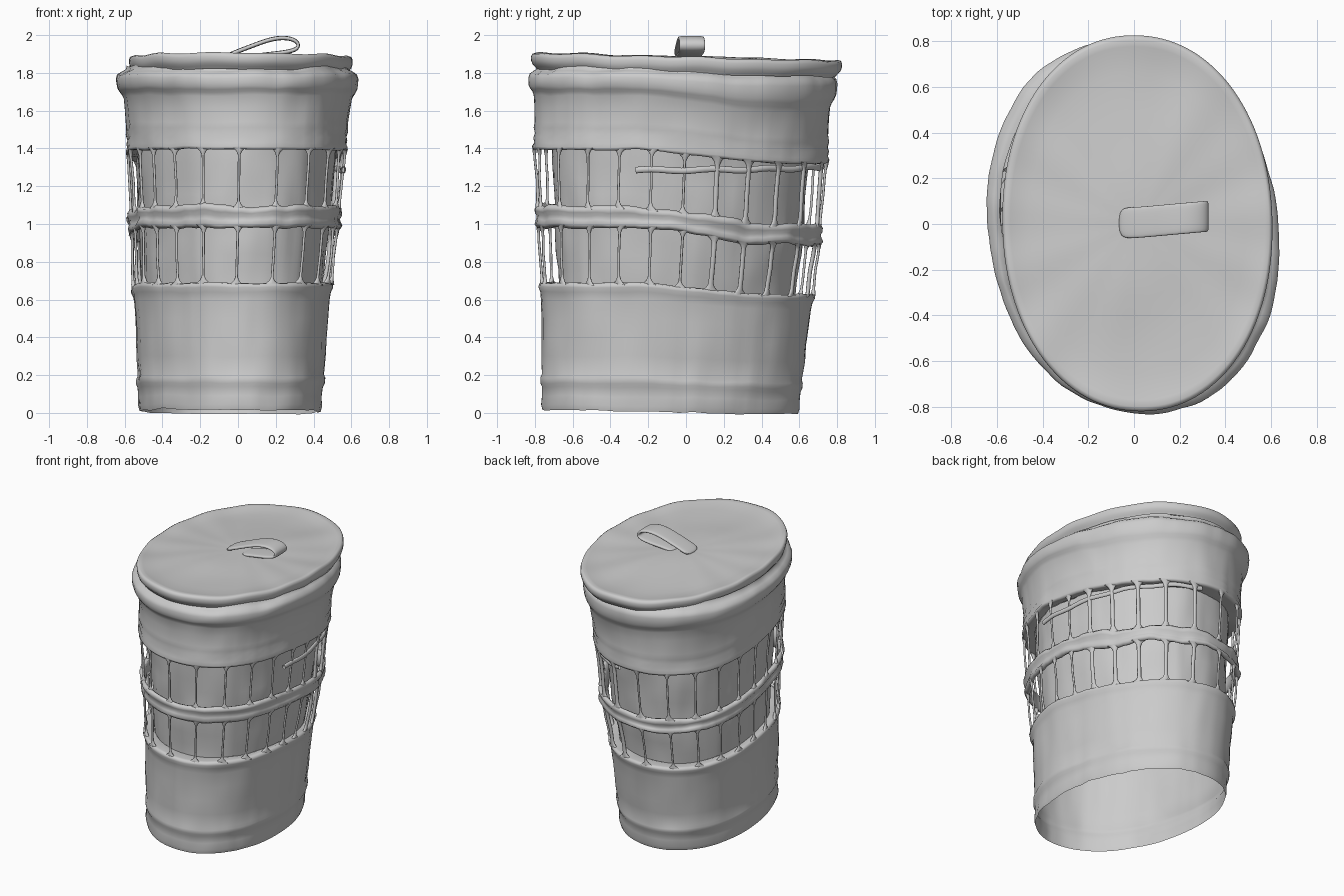
import bpy, bmesh, math
from mathutils import Vector, noise

if "Cube" in bpy.data.objects:
    bpy.data.objects.remove(bpy.data.objects["Cube"])

N = 128
# z, xmin, xmax, ymin, ymax, drop towards the back, skew of the oval
SECTIONS = [
    (0.00, -.52, .435, -.76, .59, .01, .08),
    (0.67, -.55, .485, -.765, .665, .06, .075),
    (1.04, -.565, .53, -.785, .71, .10, .065),
    (1.40, -.58, .565, -.80, .74, .075, .055),
    (1.69, -.60, .595, -.795, .76, .09, .045),
    (1.79, -.605, .60, -.795, .765, .04, .04),
    (2.00, -.60, .61, -.80, .78, .0, .03),
]


def section(z):
    z = max(0, min(z, 1.99))
    for a, b in zip(SECTIONS, SECTIONS[1:]):
        if a[0] <= z <= b[0]:
            f = (z - a[0]) / (b[0] - a[0])
            return [p + (q - p) * f for p, q in zip(a, b)][1:]


def oval(t, skew):
    """Unit outline: slightly boxy, slightly skewed oval."""
    c, s = math.cos(t), math.sin(t)
    k = (abs(c) ** 2.1 + abs(s) ** 2.1) ** (-1 / 2.1)
    c, s = c * k, s * k
    return c - skew * s, s - skew * c


def wall_point(t, z, off=0.0, ripple=0.005):
    """Point on the oval wall, pushed outward by off."""
    x0, x1, y0, y1, drop, skew = section(z)
    ox, oy = (off * .65, off * 1.3) if off < -.03 else (off, off)
    u, v = oval(t, skew)
    x = (x0 + x1) / 2 + ((x1 - x0) / 2 + ox) * u
    y = (y0 + y1) / 2 + ((y1 - y0) / 2 + oy) * v
    n = noise.noise(Vector((x * 5, y * 5, z * 7))) * ripple
    n += noise.noise(Vector((x * 14, y * 14, z * 2))) * ripple * .5
    f = max(0, min(1, (y + .35) / .9))
    f = f * f * (3 - 2 * f)
    if z > 1.5:  # the rim sags mostly on the right
        f *= 1 - .6 * max(0, min(1, .5 - 1.2 * x)) * min(1, (z - 1.5) / .15)
    base = .02 * max(0, 1 - z / .3) * (.5 - x * .6 - y * .6)
    return Vector((x + n * math.cos(t), y + n * math.sin(t), z - drop * f + n + base))


def finish(name, bm):
    bmesh.ops.recalc_face_normals(bm, faces=bm.faces)
    me = bpy.data.meshes.new(name)
    bm.to_mesh(me)
    bm.free()
    me.polygons.foreach_set("use_smooth", [True] * len(me.polygons))
    ob = bpy.data.objects.new(name, me)
    bpy.context.collection.objects.link(ob)
    return ob


def skin(bm, rings, close_rows=False):
    rings = [[bm.verts.new(p) for p in r] for r in rings]
    pairs = list(zip(rings, rings[1:]))
    if close_rows:
        pairs.append((rings[-1], rings[0]))
    for a, b in pairs:
        n = len(a)
        for i in range(n):
            j = (i + 1) % n
            bm.faces.new((a[i], a[j], b[j], b[i]))
    return rings


def band(name, profile, closed=False, ripple=.008):
    bm = bmesh.new()
    skin(bm, [[wall_point(math.tau * i / N, z, o, ripple) for i in range(N)]
              for z, o in profile], closed)
    return finish(name, bm)


# Lower wall with a foot band, ending in a ledge under the windows
band("lower_wall", [(0, .0), (.03, .006), (.08, 0), (.13, .0), (.15, .008), (.18, .008),
                    (.2, 0), (.3, .002), (.4, 0), (.5, 0), (.6, 0), (.64, .004), (.665, .014),
                    (.685, .01), (.69, -.01), (.68, -.07)])

# Inner liner seen through the windows
band("inner_liner", [(.68 + .08 * i, -.07) for i in range(10)], ripple=.012)

# Middle band between the window rows
band("middle_band", [(.985, -.012), (.98, .004), (1.0, .018), (1.02, .008), (1.04, .002),
                     (1.06, .014), (1.08, .016), (1.095, .0), (1.09, -.014), (1.04, -.018)],
     True, .018)

# Upper wall with the rolled rim
band("upper_wall", [(1.40, -.07), (1.395, -.012), (1.395, .008), (1.41, .014), (1.43, .004),
                    (1.46, .008), (1.48, 0), (1.51, .006), (1.54, 0), (1.62, .002),
                    (1.68, .006), (1.70, .014), (1.715, .026), (1.73, .034), (1.75, .037),
                    (1.775, .038), (1.795, .03), (1.81, .006), (1.82, -.015), (1.84, -.02)])


# Window posts spaced evenly around the oval, flared where they meet the bands
def even_angles(count, z):
    """Evenly spaced angles, a little wider apart across front and back."""
    t0 = -math.pi / 2 - .03
    ts = [t0 + math.tau * i / 1440 for i in range(1441)]
    pts = [wall_point(t, z, 0, 0).xy * Vector((.85, 1)) for t in ts]
    acc = [0]
    for p, q in zip(pts, pts[1:]):
        acc.append(acc[-1] + (q - p).length)
    out, k = [], 0
    for c in range(count):
        while acc[k] < acc[-1] * c / count:
            k += 1
        out.append(ts[k])
    return out


def tube(bm, path, radii, tangent_of):
    rings = []
    for p, r, d in zip(path, radii, tangent_of):
        d = d.normalized()
        side = d.cross(Vector((p.x, p.y, 0))).normalized()
        out = side.cross(d)
        rings.append([p + side * r * math.cos(a) + out * min(r, .011) * math.sin(a)
                      for a in (math.tau * i / 8 for i in range(8))])
    skin(bm, rings)


def posts(name, z0, z1):
    bm = bmesh.new()
    fs = [0, .03, .07, .13, .25, .5, .75, .87, .93, .97, 1]
    for t in even_angles(23, (z0 + z1) / 2):
        path = [wall_point(t, z0 + (z1 - z0) * f, 0, .01) for f in fs]
        mid = .014 if path[5].y > 0 and path[5].x > 0 else .007
        radii = [mid + .035 * max(0, 1 - min(f, 1 - f) / .14) ** 2 for f in fs]
        tube(bm, path, radii, [path[-1] - path[0]] * len(fs))
    return finish(name, bm)


posts("lower_posts", .68, .995)
posts("upper_posts", 1.08, 1.405)

# Thin slanting bar across the upper windows on the right rear side
bm = bmesh.new()
path = []
for i in range(33):
    f = i / 32
    p = wall_point(-.25 + 1.7 * f, 1.3, .002, .006)
    p.z = 1.285 + .02 * f * f + .005 * math.sin(f * 25)
    path.append(p)
tube(bm, path, [.017] * 33, [path[min(i + 1, 32)] - path[max(i - 1, 0)] for i in range(33)])
finish("slanting_bar", bm)

# Lid: gently uneven oval disc with a turned-down lip
LID = [(.01, 1.889), (.1, 1.889), (.2, 1.889), (.3, 1.887), (.4, 1.884), (.5, 1.88),
       (.6, 1.877), (.7, 1.874), (.8, 1.873), (.88, 1.875), (.94, 1.882), (.975, 1.886),
       (.993, 1.88), (1.0, 1.865), (.998, 1.845), (.99, 1.828), (.975, 1.815), (.96, 1.80)]


def lid_point(t, s, z):
    u, v = oval(t, .012)
    x = .015 + .592 * s * u
    y = .003 + .824 * s * v
    n = noise.noise(Vector((x * 3, y * 3, 4.0))) * .009
    n += .003 * s * s * math.sin(13 * t + 2 * math.sin(2 * t))
    return Vector((x, y, z - .026 * y - .006 * x + n))


bm = bmesh.new()
rows = skin(bm, [[lid_point(math.tau * i / N, s, z) for i in range(N)] for s, z in LID])
bm.faces.new(rows[0])
finish("lid", bm)

# Ribbon loop handle on the lid
pts = [(-.07, 1.885), (0, 1.915), (.08, 1.945), (.16, 1.975), (.23, 1.988), (.29, 1.98),
       (.322, 1.957), (.318, 1.93), (.28, 1.914), (.2, 1.902), (.12, 1.895), (.05, 1.88)]
bm = bmesh.new()
rings = []
for i, (x, z) in enumerate(pts):
    a, b = pts[max(i - 1, 0)], pts[min(i + 1, len(pts) - 1)]
    d = Vector((b[0] - a[0], 0, b[1] - a[1])).normalized()
    n = Vector((-d.z, 0, d.x)) * .012
    c = Vector((x, .005 + .09 * max(0, x), z))
    w = Vector((0, .068, 0))
    rings.append([c + w * u + n * v for u, v in
                  ((-1, -.5), (-1, .5), (-.85, 1), (.85, 1), (1, .5), (1, -.5), (.85, -1), (-.85, -1))])
rows = skin(bm, rings)
bm.faces.new(rows[0])
bm.faces.new(rows[-1])
handle = finish("lid_handle", bm)
sub = handle.modifiers.new("smooth", 'SUBSURF')
sub.levels = sub.render_levels = 2
